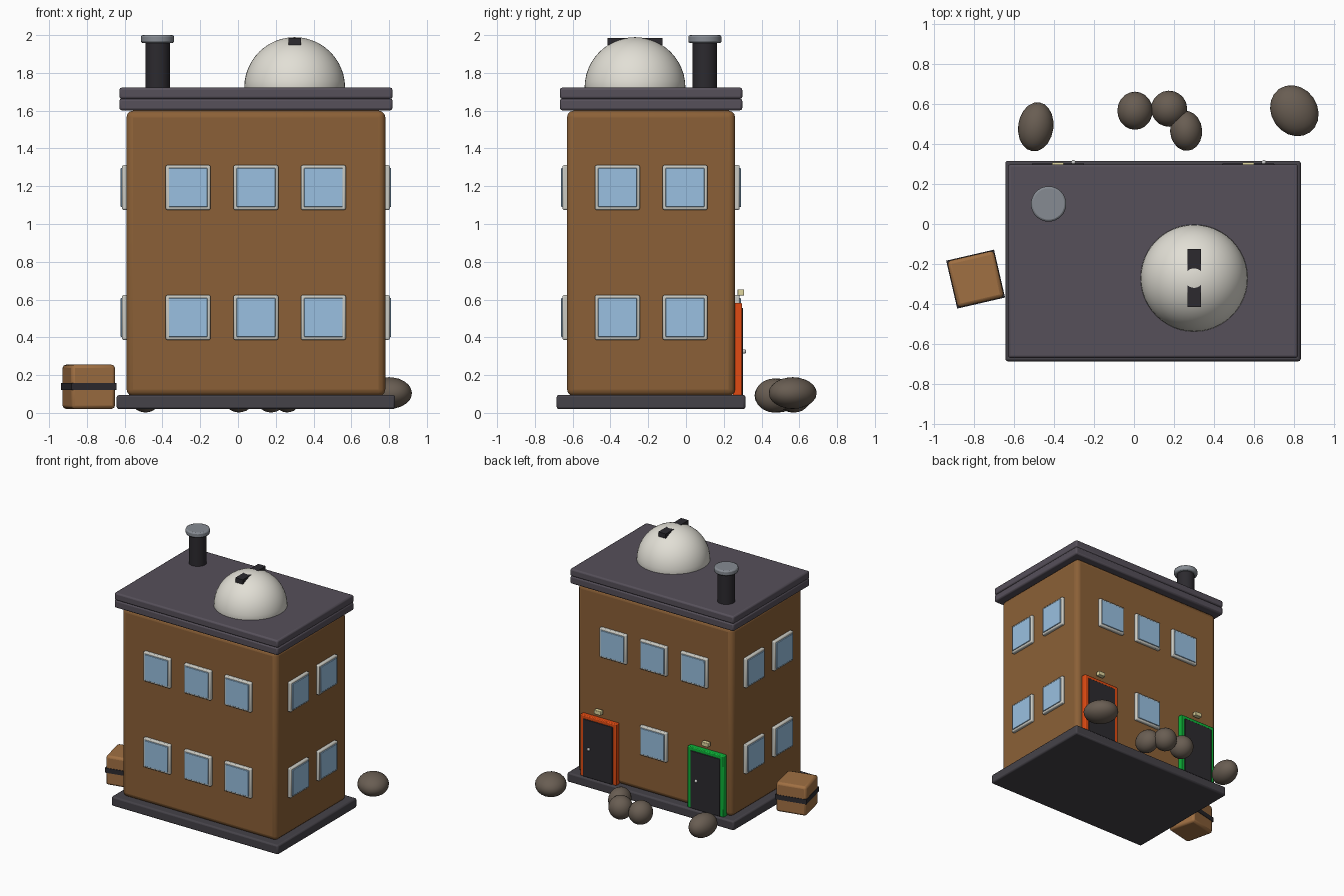
import bpy
from math import radians, pi

if "Cube" in bpy.data.objects:
    bpy.data.objects.remove(bpy.data.objects["Cube"])

CX, CY = 0.095, -0.185          # building centre
HX, HY = 0.685, 0.445           # wall half sizes


def mat(name, r, g, b):
    m = bpy.data.materials.new(name)
    m.diffuse_color = (r, g, b, 1)
    m.use_nodes = True
    m.node_tree.nodes["Principled BSDF"].inputs["Base Color"].default_value = m.diffuse_color
    return m


BRICK = mat("brick", 0.26, 0.118, 0.038)
ROOF = mat("roof", 0.093, 0.08, 0.102)
BASE = mat("base", 0.06, 0.055, 0.066)
DARK = mat("dark", 0.025, 0.023, 0.028)
GLASS = mat("glass", 0.32, 0.53, 0.75)
FRAME = mat("frame", 0.6, 0.6, 0.55)
DOME = mat("dome", 0.76, 0.74, 0.67)
METAL = mat("metal", 0.24, 0.26, 0.29)
CRATE = mat("crate", 0.35, 0.16, 0.055)
ROCK = mat("rock", 0.14, 0.11, 0.085)
RED = mat("red", 0.75, 0.07, 0.006)
GREEN = mat("green", 0.004, 0.45, 0.04)
LAMP = mat("lamp", 0.75, 0.68, 0.35)
KNOB = mat("knob", 0.55, 0.55, 0.55)


def finish(name, material, bevel=0, segments=2, angle=35):
    ob = bpy.context.object
    ob.name = name
    ob.data.materials.append(material)
    if bevel:
        mod = ob.modifiers.new("bevel", "BEVEL")
        mod.width, mod.segments = bevel, segments
        mod.limit_method = "ANGLE"
    bpy.ops.object.shade_smooth_by_angle(angle=radians(angle))
    return ob


def box(name, centre, size, material, bevel=0, rot=0, segments=2):
    bpy.ops.mesh.primitive_cube_add(size=1, location=centre, rotation=(0, 0, rot))
    bpy.context.object.scale = size
    bpy.ops.object.transform_apply(location=False, rotation=False, scale=True)
    return finish(name, material, bevel, segments)


def cylinder(name, x, y, z0, z1, r, material, bevel=0):
    bpy.ops.mesh.primitive_cylinder_add(vertices=32, radius=r, depth=z1 - z0,
                                        location=(x, y, (z0 + z1) / 2))
    return finish(name, material, bevel)


def slab(name, hx, hy, z0, z1, material, bevel):
    box(name, (CX, CY, (z0 + z1) / 2), (2 * hx, 2 * hy, z1 - z0), material, bevel)


# Main masses
slab("base", 0.737, 0.5, 0.02, 0.095, BASE, 0.012)
box("walls", (CX, CY, 0.845), (2 * HX, 2 * HY, 1.51), BRICK, 0.035, segments=3)
slab("roof_lower", 0.723, 0.483, 1.602, 1.664, ROOF, 0.012)
slab("roof_upper", 0.723, 0.483, 1.662, 1.722, ROOF, 0.012)


# Windows: light frame with a raised pane
def window(x, y, z, rot):
    dx, dy = (1, 0) if rot else (0, 1)
    sx, sy = (1 if x > CX else -1), (1 if y > CY else -1)
    for name, width, inner, outer, m, b in (("window_frame", 0.237, -0.015, 0.024, FRAME, 0.008),
                                            ("window_pane", 0.205, 0.0, 0.031, GLASS, 0.003)):
        mid, depth = (inner + outer) / 2, outer - inner
        box(name, (x + dx * sx * mid, y + dy * sy * mid, z), (width, depth, width), m, b, rot)


for z in (0.505, 1.193):
    for x in (-0.264, CX, 0.452):
        window(x, CY - HY, z, 0)
        if z > 1 or x == CX:
            window(x, CY + HY, z, 0)
    for y in (-0.363, -0.005):
        for s in (-1, 1):
            window(CX + s * HX, y, z, pi / 2)

# Back doors with lamps and knobs
for x, m in ((-0.38, GREEN), (0.57, RED)):
    box("door_frame", (x, 0.272, 0.337), (0.32, 0.05, 0.49), m, 0.006)
    box("door_panel", (x, 0.28, 0.325), (0.26, 0.046, 0.46), DARK, 0.004)
    box("door_lamp", (x, 0.29, 0.638), (0.06, 0.036, 0.033), LAMP, 0.004)
    bpy.ops.mesh.primitive_uv_sphere_add(segments=12, ring_count=8, radius=0.012,
                                         location=(x + 0.078, 0.307, 0.325))
    finish("door_knob", KNOB, angle=60)

# Roof dome: upper half of a sphere, with a slit bar across the crown
bpy.ops.mesh.primitive_uv_sphere_add(segments=48, ring_count=24, radius=0.267,
                                     location=(0.3, -0.27, 1.722))
dome = bpy.context.object
for v in dome.data.vertices:
    v.co.z = max(v.co.z, -0.01)
finish("dome", DOME)
box("dome_slit", (0.3, -0.27, 1.966), (0.066, 0.29, 0.036), DARK)

# Chimney
cylinder("chimney", -0.426, 0.1, 1.71, 1.965, 0.065, DARK)
cylinder("chimney_cap", -0.426, 0.1, 1.958, 2.0, 0.088, METAL, 0.01)

# Strapped crate
TURN = radians(13)
box("crate", (-0.79, -0.275, 0.138), (0.238, 0.238, 0.234), CRATE, 0.018, TURN)
box("crate_strap", (-0.79, -0.275, 0.14), (0.245, 0.245, 0.038), DARK, 0, TURN)

# Rocks: centre, half sizes, turn
for x, y, z, a, b, c, turn in ((-0.49, 0.485, 0.092, 0.088, 0.123, 0.09, -8),
                               (0.005, 0.565, 0.092, 0.088, 0.095, 0.09, 0),
                               (0.175, 0.575, 0.092, 0.09, 0.09, 0.09, 20),
                               (0.26, 0.465, 0.092, 0.08, 0.1, 0.09, 5),
                               (0.8, 0.565, 0.105, 0.115, 0.133, 0.084, 35)):
    bpy.ops.mesh.primitive_ico_sphere_add(subdivisions=3, radius=1, location=(x, y, z),
                                          rotation=(0, 0, radians(turn)))
    bpy.context.object.scale = (a, b, c)
    bpy.ops.object.transform_apply(location=False, rotation=False, scale=True)
    finish("rock", ROCK, angle=60)
